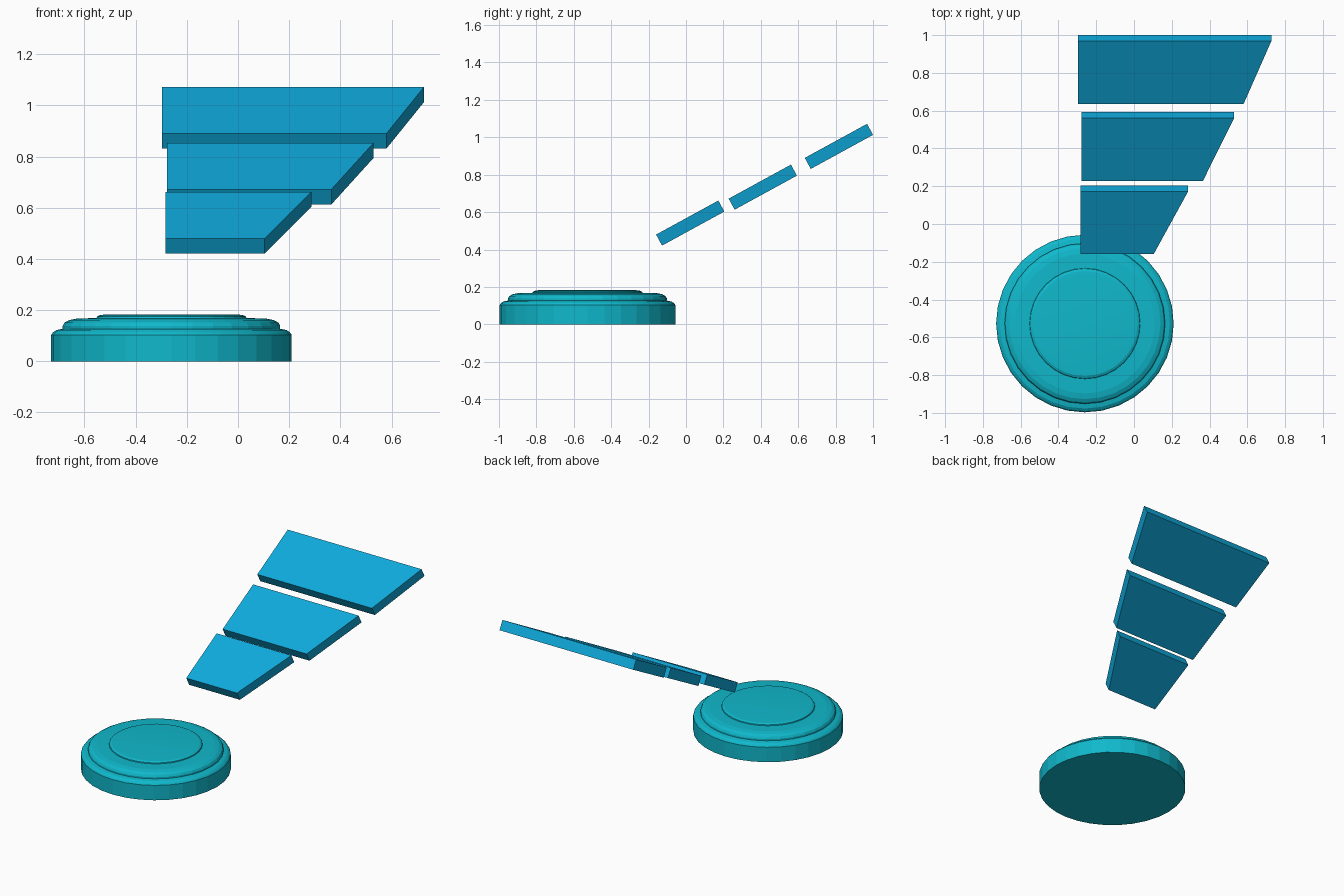
import bpy, bmesh
from math import sin, cos, pi

if "Cube" in bpy.data.objects:
    bpy.data.objects.remove(bpy.data.objects["Cube"])


def material(name, color):
    m = bpy.data.materials.new(name)
    m.diffuse_color = color
    m.use_nodes = True
    m.node_tree.nodes["Principled BSDF"].inputs["Base Color"].default_value = m.diffuse_color
    return m


def finish(name, bm, mat):
    bmesh.ops.recalc_face_normals(bm, faces=bm.faces)
    me = bpy.data.meshes.new(name)
    bm.to_mesh(me)
    bm.free()
    me.materials.append(mat)
    ob = bpy.data.objects.new(name, me)
    bpy.context.collection.objects.link(ob)
    return ob


def lathe(name, profile, center, n, mat):
    """Closed solid of revolution from (radius, z) points."""
    bm = bmesh.new()
    rings = [[bm.verts.new((center[0] + r * cos(2 * pi * i / n),
                            center[1] + r * sin(2 * pi * i / n), z))
              for i in range(n)] for r, z in profile]
    for a, b in zip(rings, rings[1:]):
        for i in range(n):
            j = (i + 1) % n
            bm.faces.new((a[i], a[j], b[j], b[i]))
    bm.faces.new(rings[0])
    bm.faces.new(rings[-1])
    return finish(name, bm, mat)


def panel(name, left, right_front, right_back, y, z, mat):
    """Tilted slab with a slanted right end; (y, z) is its top front edge."""
    run, rise = 0.333, 0.182
    drop = (0.032, -0.059)
    bm = bmesh.new()
    outline = [(left, 0), (right_front, 0), (right_back, 1), (left, 1)]
    top = [bm.verts.new((x, y + t * run, z + t * rise)) for x, t in outline]
    low = [bm.verts.new((v.co.x, v.co.y + drop[0], v.co.z + drop[1])) for v in top]
    bm.faces.new(top)
    bm.faces.new(low[::-1])
    for i in range(4):
        j = (i + 1) % 4
        bm.faces.new((top[i], low[i], low[j], top[j]))
    return finish(name, bm, mat)


teal = material("teal", (0.005, 0.48, 0.60, 1))
blue = material("blue", (0.005, 0.40, 0.72, 1))

# Stepped round base with rounded shoulders
base_profile = [(0.47, 0), (0.47, 0.103), (0.463, 0.113), (0.45, 0.122), (0.425, 0.127),
                (0.425, 0.138), (0.418, 0.151), (0.40, 0.161), (0.37, 0.167), (0.293, 0.169),
                (0.291, 0.175), (0.278, 0.181), (0.255, 0.183)]
base = lathe("round_base", base_profile, (-0.26, -0.527), 32, teal)
bpy.context.view_layer.objects.active = base
base.select_set(True)
bpy.ops.object.shade_smooth_by_angle(angle=0.17)

# Three floating bars, growing wider towards the back
for name, left, rf, rb, y, z in [
        ("lower_bar", -0.284, 0.104, 0.287, -0.160, 0.480),
        ("middle_bar", -0.277, 0.365, 0.530, 0.228, 0.672),
        ("upper_bar", -0.297, 0.580, 0.727, 0.635, 0.890)]:
    panel(name, left, rf, rb, y, z, blue)
